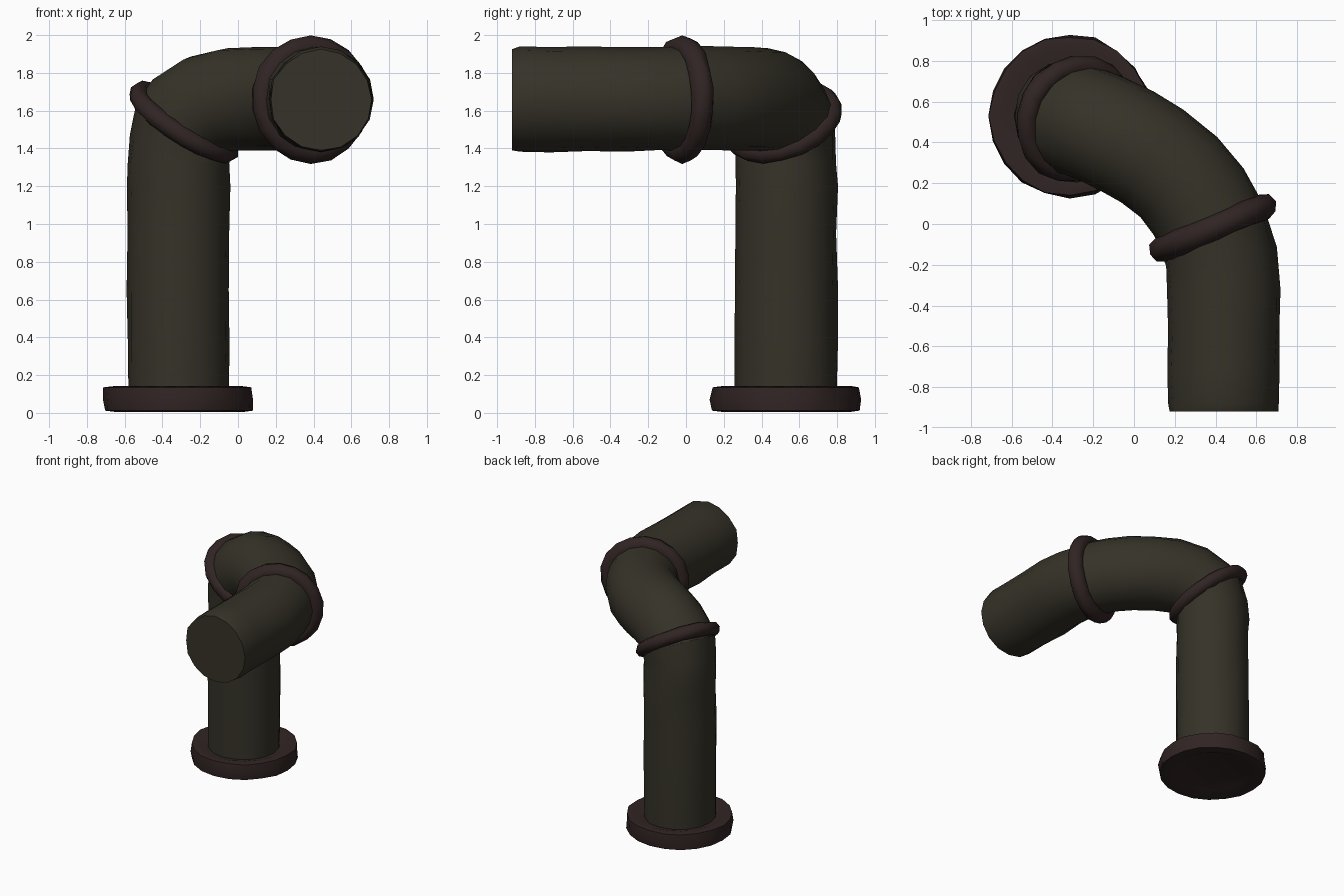
import bpy, bmesh, math, random
from mathutils import Vector

if "Cube" in bpy.data.objects:
    bpy.data.objects.remove(bpy.data.objects["Cube"])

random.seed(4)


def material(name, rgb):
    m = bpy.data.materials.new(name)
    m.diffuse_color = (*rgb, 1)
    m.use_nodes = True
    m.node_tree.nodes["Principled BSDF"].inputs["Base Color"].default_value = m.diffuse_color
    return m


OLIVE = material("dark_olive_metal", (0.036, 0.032, 0.021))
RUST = material("dark_rust_metal", (0.030, 0.018, 0.017))


def finish(bm, name, mat, angle=50):
    bmesh.ops.recalc_face_normals(bm, faces=bm.faces)
    me = bpy.data.meshes.new(name)
    bm.to_mesh(me)
    bm.free()
    me.materials.append(mat)
    ob = bpy.data.objects.new(name, me)
    bpy.context.collection.objects.link(ob)
    bpy.ops.object.select_all(action='DESELECT')
    ob.select_set(True)
    bpy.context.view_layer.objects.active = ob
    bpy.ops.object.shade_smooth_by_angle(angle=math.radians(angle))
    return ob


def loft(name, stations, mat, sides=16, jitter=0.006):
    """Skin circular sections given as (centre, normal, radius); cap both ends."""
    bm = bmesh.new()
    u, rings = Vector((0, 1, 0)), []
    for centre, normal, r in stations:
        n = Vector(normal).normalized()
        u = (u - n * u.dot(n)).normalized()
        v = n.cross(u)
        ring = []
        for i in range(sides):
            a = math.tau * i / sides
            rr = r + random.uniform(-jitter, jitter)
            ring.append(bm.verts.new(Vector(centre) + (u * math.cos(a) + v * math.sin(a)) * rr))
        rings.append(ring)
    for a, b in zip(rings, rings[1:]):
        for i in range(sides):
            j = (i + 1) % sides
            bm.faces.new((a[i], a[j], b[j], b[i]))
    bm.faces.new(rings[0])
    bm.faces.new(rings[-1])
    return finish(bm, name, mat)


def collar(name, centre, normal, major, minor, stretch, sides=18, tube=8):
    """Torus collar; stretch lengthens it along its slope to follow a mitre."""
    bm = bmesh.new()
    n = Vector(normal).normalized()
    v = n.cross(Vector((0, 0, 1))).normalized()
    u = v.cross(n)
    grid = []
    for i in range(sides):
        a = math.tau * i / sides
        d = u * math.cos(a) * stretch + v * math.sin(a)
        row = []
        for k in range(tube):
            b = math.tau * k / tube
            m = minor + random.uniform(-0.004, 0.004)
            row.append(bm.verts.new(Vector(centre) + d * (major + m * math.cos(b)) + n * m * math.sin(b)))
        grid.append(row)
    for i in range(sides):
        p, q = grid[i], grid[(i + 1) % sides]
        for k in range(tube):
            l = (k + 1) % tube
            bm.faces.new((p[k], q[k], q[l], p[l]))
    return finish(bm, name, RUST, 70)


UP, FRONT = (0, 0, 1), (0, -1, 0)
PX, PY = -0.315, 0.53

# upright pipe, leaning into the mitred joint
loft("upright_pipe",
     [((PX, PY, z), UP, 0.27) for z in (0.06, 0.35, 0.65, 0.95, 1.2, 1.32)]
     + [((-0.31, 0.527, 1.42), (0.2, -0.09, 1), 0.27),
        ((-0.29, 0.52, 1.53), (0.52, -0.26, 0.82), 0.28)], OLIVE)

# curved elbow between the two collars
loft("elbow_pipe",
     [((-0.31, 0.525, 1.50), (0.48, -0.22, 0.85), 0.272),
      ((-0.25, 0.50, 1.575), (0.66, -0.30, 0.68), 0.275),
      ((-0.16, 0.465, 1.63), (0.82, -0.40, 0.38), 0.275),
      ((-0.04, 0.41, 1.66), (0.86, -0.48, 0.10), 0.275),
      ((0.09, 0.335, 1.665), (0.83, -0.56, 0), 0.275),
      ((0.22, 0.23, 1.665), (0.72, -0.69, 0), 0.275),
      ((0.32, 0.11, 1.665), (0.60, -0.80, 0), 0.275),
      ((0.39, -0.03, 1.665), (0.40, -0.92, 0), 0.275)], OLIVE, jitter=0.003)

# horizontal outlet pipe
loft("outlet_pipe",
     [((0.38, -0.01, 1.66), (0.40, -0.92, 0), 0.275),
      ((0.425, -0.16, 1.66), (0.17, -1, 0), 0.275)]
     + [((0.44, y, 1.66), FRONT, 0.275) for y in (-0.32, -0.52, -0.72, -0.88)]
     + [((0.44, -0.92, 1.66), FRONT, 0.268)], OLIVE)

# collars over the joints
collar("lower_collar", (-0.285, 0.515, 1.54), (0.52, -0.25, 0.82), 0.268, 0.052, 1.07)
collar("upper_collar", (0.385, -0.02, 1.66), (0.39, -0.92, 0), 0.278, 0.062, 1.0)

# base flange with slightly raised rim
loft("base_flange",
     [((PX, PY, 0.03), UP, 0.27), ((PX, PY, 0.004), UP, 0.33),
      ((PX, PY, 0.012), UP, 0.392), ((PX, PY, 0.07), UP, 0.400),
      ((PX, PY, 0.135), UP, 0.392), ((PX, PY, 0.142), UP, 0.34),
      ((PX, PY, 0.12), UP, 0.265)], RUST, sides=20, jitter=0.007)
